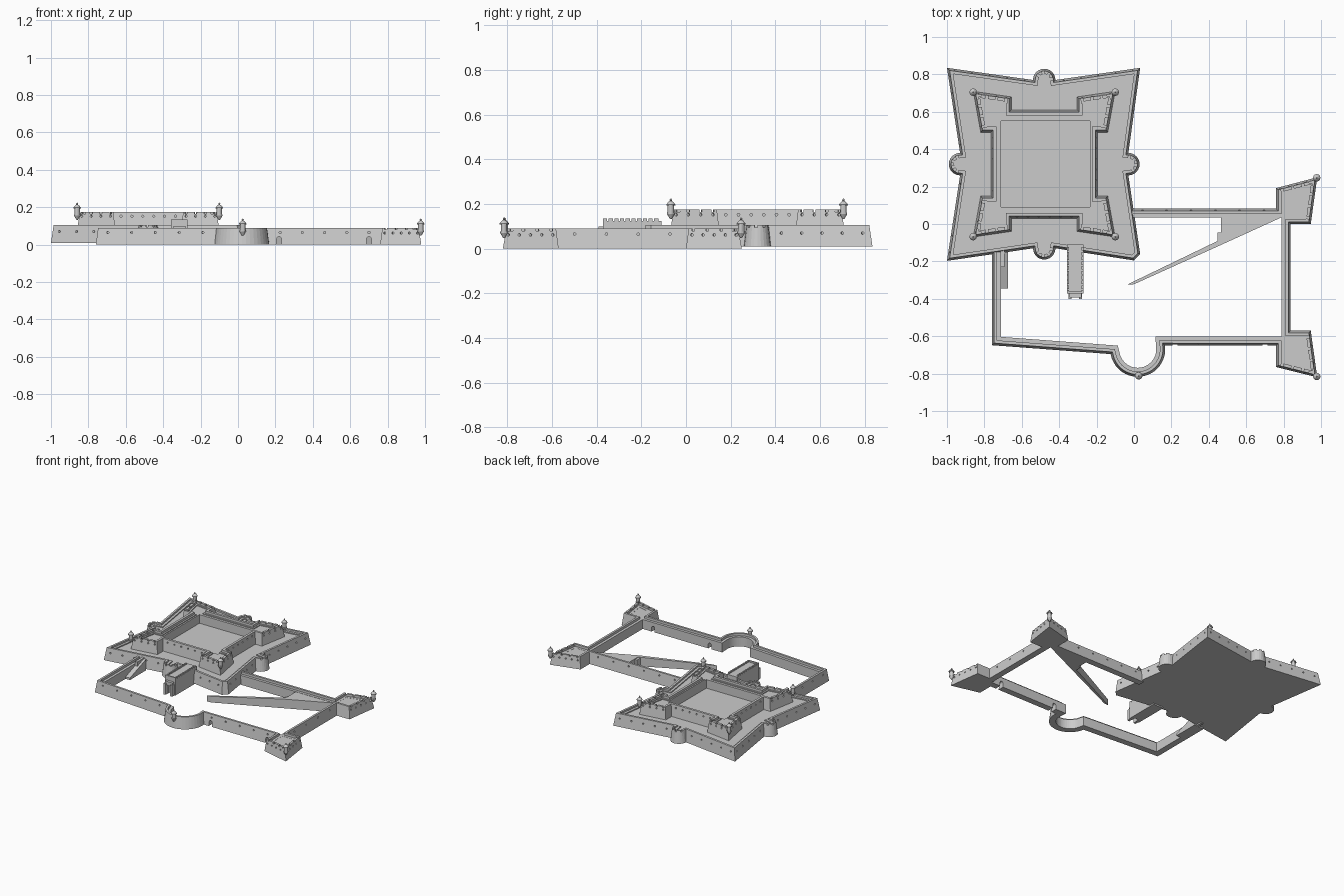
import bpy, bmesh
from math import cos, sin, radians, hypot
from mathutils import Vector, Matrix

if "Cube" in bpy.data.objects:
    bpy.data.objects.remove(bpy.data.objects["Cube"])


def finish(name, bm):
    bmesh.ops.recalc_face_normals(bm, faces=bm.faces)
    me = bpy.data.meshes.new(name)
    bm.to_mesh(me)
    bm.free()
    ob = bpy.data.objects.new(name, me)
    bpy.context.collection.objects.link(ob)
    return ob


def arc(cx, cy, r, a0, a1, n=12):
    angs = [radians(a0 + (a1 - a0) * i / n) for i in range(n + 1)]
    return [(cx + r * cos(a), cy + r * sin(a)) for a in angs]


def inset(path, d, closed):
    """Shift a counter-clockwise path to its left with mitred corners."""
    n, out = len(path), []
    for i in range(n):
        p = Vector(path[i])
        a = Vector(path[i - 1]) if closed or i else None
        b = Vector(path[(i + 1) % n]) if closed or i < n - 1 else None
        e0 = (p - a).normalized() if a else (b - p).normalized()
        e1 = (b - p).normalized() if b else e0
        n0, n1 = Vector((-e0.y, e0.x)), Vector((-e1.y, e1.x))
        out.append(p + (n0 + n1) * d / (1 + n0.dot(n1)))
    return out


def sweep(name, path, profile, closed):
    """Wall with a profile of (inset, height); closed ones get floor and base."""
    bm = bmesh.new()
    rings = [[bm.verts.new((*p, z)) for p in inset(path, d, closed)] for d, z in profile]
    n, m = len(path), len(rings)
    for j in range(m - 1 if closed else m):
        for i in range(n if closed else n - 1):
            r, s, k = rings[j], rings[(j + 1) % m], (i + 1) % n
            bm.faces.new((r[i], r[k], s[k], s[i]))
    if closed:
        bm.faces.new(rings[0])
        bm.faces.new(rings[-1])
    else:
        bm.faces.new([r[0] for r in rings])
        bm.faces.new([r[-1] for r in rings])
    return finish(name, bm)


def prism(name, pts, z0, tops):
    bm = bmesh.new()
    lo = [bm.verts.new((*p, z0)) for p in pts]
    hi = [bm.verts.new((*p, t)) for p, t in zip(pts, tops)]
    bm.faces.new(lo)
    bm.faces.new(hi)
    for i in range(len(pts)):
        k = (i + 1) % len(pts)
        bm.faces.new((lo[i], lo[k], hi[k], hi[i]))
    return finish(name, bm)


def add_box(bm, x0, x1, y0, y1, z0, z1):
    m = Matrix.Translation(((x0 + x1) / 2, (y0 + y1) / 2, (z0 + z1) / 2))
    bmesh.ops.create_cube(bm, size=1, matrix=m @ Matrix.Diagonal((x1 - x0, y1 - y0, z1 - z0, 1)))


def add_openings(bm, a, b, z, count, kind):
    """Round gun ports or top notches spread along a wall edge."""
    a, b = Vector((*a, z)), Vector((*b, z))
    u = (b - a).normalized()
    nrm = Vector((u.y, -u.x, 0))
    rot = Matrix((u, Vector((0, 0, 1)), nrm)).transposed().to_4x4()
    for i in range(count):
        m = Matrix.Translation(a.lerp(b, (i + .5) / count) - nrm * .01) @ rot
        if kind == 'port':
            bmesh.ops.create_cone(bm, cap_ends=True, segments=8, radius1=.006,
                                  radius2=.006, depth=.032, matrix=m)
        else:
            bmesh.ops.create_cube(bm, size=1, matrix=m @ Matrix.Diagonal((.012, .02, .06, 1)))


def cut(ob, bm):
    cutter = finish("cutter", bm)
    mod = ob.modifiers.new("openings", 'BOOLEAN')
    mod.operation, mod.solver, mod.object = 'DIFFERENCE', 'EXACT', cutter
    mod.use_self = True
    me = bpy.data.meshes.new_from_object(
        ob.evaluated_get(bpy.context.evaluated_depsgraph_get()))
    ob.modifiers.clear()
    ob.data = me
    bpy.data.objects.remove(cutter)


def edges(path, closed=True):
    n = len(path)
    for i in range(n if closed else n - 1):
        a, b = path[i], path[(i + 1) % n]
        yield i, a, b, hypot(b[0] - a[0], b[1] - a[1])


# lower star fort with a half-round bulge in each side
star = ([(-1, -.197)] + arc(-.48, -.13, .06, 180, 360) + [(0, -.195), (.033, -.16)]
        + arc(-.03, .32, .06, -90, 90) + [(.033, .835)]
        + arc(-.48, .77, .06, 0, 180) + [(-1, .835)] + arc(-.93, .32, .06, 90, 270))
lower = sweep("lower_fort", star, [(0, .01), (.012, .105), (.028, .105), (.028, .092),
                                   (.046, .092), (.046, .084)], True)
bm = bmesh.new()
for i, a, b, L in edges(star):
    if L > .2:
        add_openings(bm, a, b, .07, round(L / .09), 'port')
    elif L < .03 and i % 3 == 0:
        add_openings(bm, a, b, .105, 1, 'notch')
cut(lower, bm)

# upper four-bastioned fort around a sunken courtyard
quarter = [(.285, -.17), (.34, -.17), (.38, -.39), (.175, -.36), (.175, -.29)]
half = [(-x, y) for x, y in quarter] + [(x, y) for x, y in reversed(quarter)]
keep = [(x - .48, y + .32) for x, y in half + [(-x, -y) for x, y in half]]
upper = sweep("upper_fort", keep, [(0, .08), (.012, .175), (.03, .175), (.03, .157),
                                   (.042, .157), (.042, .15)], True)
bm = bmesh.new()
add_box(bm, -.712, -.235, .09, .55, .05, .3)
for i, a, b, L in edges(keep):
    if L > .1:
        add_openings(bm, a, b, .152, round(L / .055), 'port')
    if .18 < L < .3:
        add_openings(bm, a, b, .175, 4, 'notch')
cut(upper, bm)

# outer curtain wall with round bastion and two angled bastions
curtain = ([(-.76, -.15), (-.76, -.648)] + arc(.02, -.67, .147, 190, 368, 20)
           + [(.76, -.65), (.76, -.765), (.98, -.82), (.945, -.57), (.837, -.57),
              (.837, 0), (.945, 0), (.98, .25), (.76, .192), (.76, .082), (-.02, .082)])
wall = sweep("curtain_wall", curtain, [(0, 0), (.012, .09), (.028, .09), (.028, .072),
                                       (.048, .072), (.048, 0)], False)
bm = bmesh.new()
for i, a, b, L in edges(curtain, False):
    if L > .3:
        add_openings(bm, a, b, .065, round(L / .13), 'port')
    elif L > .2:
        add_openings(bm, a, b, .062, 5, 'port')
        add_openings(bm, a, b, .09, 4, 'notch')
# arched gates through the front wall
for x in (.22, .70):
    arch = [(x - .013, 0), (x + .013, 0)] + arc(x, .03, .013, 0, 180, 8)
    f = [bm.verts.new((px, -.68, pz - (.02 if pz == 0 else 0))) for px, pz in arch]
    g = [bm.verts.new((v.co.x, -.57, v.co.z)) for v in f]
    bm.faces.new(f)
    bm.faces.new(g)
    for i in range(len(f)):
        bm.faces.new((f[i - 1], f[i], g[i], g[i - 1]))
cut(wall, bm)

# bastion platforms
prism("front_bastion_floor", [(.79, -.603), (.785, -.74), (.95, -.785), (.92, -.595)], 0, [.071] * 4)
prism("back_bastion_floor", [(.79, .035), (.92, .02), (.95, .215), (.785, .17)], 0, [.071] * 4)

# long ramp inside the outer court, with its landing
prism("long_ramp", [(-.037, -.324), (0, -.322), (.465, -.112), (.465, -.082)], 0, [.045, .046, .07, .07])
prism("ramp_landing", [(.465, -.112), (.79, .036), (.465, .036)], 0, [.07] * 3)
prism("landing_step", [(.447, -.09), (.466, -.09), (.466, -.045), (.447, -.045)], 0, [.065] * 4)

# side ramp along the left wall
prism("side_ramp", [(-.712, -.345), (-.675, -.345), (-.675, -.15), (-.712, -.15)], 0, [.015, .015, .085, .085])
prism("side_ramp_rail", [(-.713, -.23), (-.693, -.23), (-.693, -.1), (-.713, -.1)], 0, [.09] * 4)

# gatehouse with crenellated sides and a recessed archway
bm = bmesh.new()
add_box(bm, -.357, -.27, -.372, -.11, 0, .124)
gate = finish("gatehouse", bm)
bm = bmesh.new()
arch = [(-.33, -.01), (-.297, -.01)] + arc(-.3135, .045, .0165, 0, 180, 8)
f = [bm.verts.new((x, -.40, z)) for x, z in arch]
g = [bm.verts.new((x, -.345, z)) for x, z in arch]
bm.faces.new(f)
bm.faces.new(g)
for i in range(len(f)):
    bm.faces.new((f[i - 1], f[i], g[i], g[i - 1]))
cut(gate, bm)
bm = bmesh.new()
for x in (-.357, -.28):
    for i in range(10):
        y = -.372 + i * .0255
        add_box(bm, x, x + .01, y, y + .019, .12, .135)
add_box(bm, -.357, -.27, -.372, -.362, .12, .135)
finish("gatehouse_merlons", bm)
bm = bmesh.new()
for x in (-.35, -.294):
    add_box(bm, x, x + .017, -.402, -.37, 0, .085)
add_box(bm, -.345, -.282, -.392, -.37, .072, .1)
finish("gatehouse_porch", bm)

# corner sentry turrets, turned from one profile
turret = [(.004, -.042), (.01, -.032), (.017, -.02), (.017, -.014), (.014, -.014),
          (.014, .018), (.02, .018), (.02, .023), (.011, .034), (.004, .039),
          (.006, .043), (.001, .05)]
spots = [(x, y, .175) for x in (-.86, -.1) for y in (-.068, .705)]
spots += [(.977, .247, .09), (.977, -.815, .09), (.025, -.812, .09)]
for x, y, z in spots:
    sweep("sentry_turret", arc(x, y, .02, 0, 330, 11),
          [(.02 * cos(radians(15)) - r * cos(radians(15)), z + h) for r, h in turret], True)
